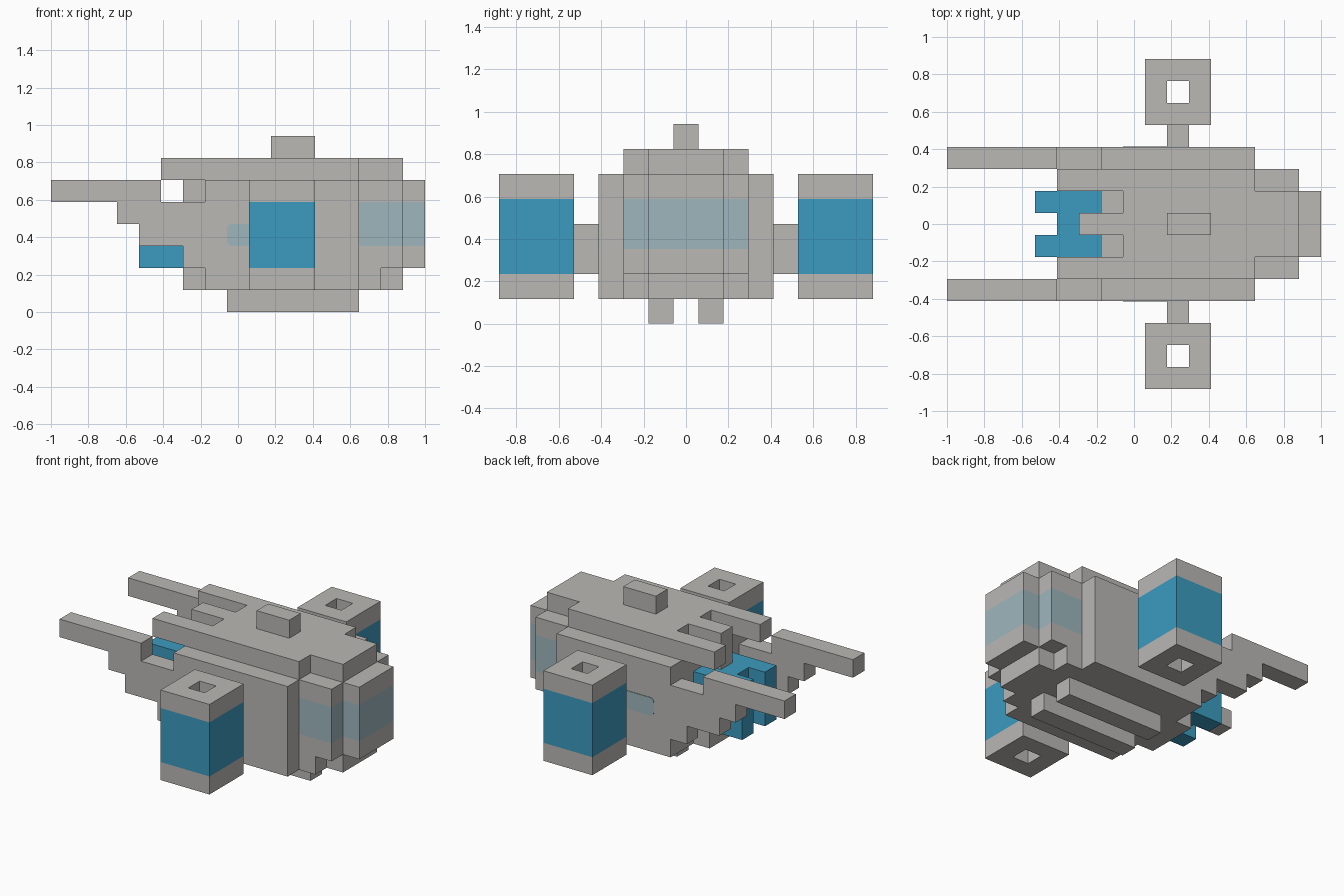
import bpy, bmesh
from math import sin, cos, pi

cube = bpy.data.objects.get("Cube")
if cube:
    bpy.data.objects.remove(cube)

U = 2 / 17  # one block


def material(name, rgb):
    m = bpy.data.materials.new(name)
    m.use_nodes = True
    m.diffuse_color = (*rgb, 1)
    m.node_tree.nodes["Principled BSDF"].inputs["Base Color"].default_value = (*rgb, 1)
    return m


GREY = material("hull grey", (0.49, 0.48, 0.46))
BLUE = material("glow blue", (0.045, 0.33, 0.53))
PALE = material("pale window blue", (0.34, 0.47, 0.51))


def point(i, j, k):
    """Block coordinates to model space."""
    return ((i - 8.5) * U, (j - 7.5) * U, k * U)


def finish(name, bm, mats):
    bmesh.ops.recalc_face_normals(bm, faces=bm.faces)
    mesh = bpy.data.meshes.new(name)
    bm.to_mesh(mesh)
    bm.free()
    for m in mats:
        mesh.materials.append(m)
    obj = bpy.data.objects.new(name, mesh)
    bpy.context.collection.objects.link(obj)
    return obj


def box(name, x, y, z, mat=GREY, band=None, band_mat=None):
    """Block box; a band of heights can take a second colour."""
    bm = bmesh.new()
    corners = [(x[0], y[0]), (x[1], y[0]), (x[1], y[1]), (x[0], y[1])]
    levels = sorted(set(z) | set(band or ()))
    rings = [[bm.verts.new(point(i, j, k)) for i, j in corners] for k in levels]
    bm.faces.new(rings[0])
    bm.faces.new(rings[-1])
    for n in range(len(levels) - 1):
        for s in range(4):
            t = (s + 1) % 4
            f = bm.faces.new((rings[n][s], rings[n][t], rings[n + 1][t], rings[n + 1][s]))
            f.material_index = int(bool(band) and levels[n] == band[0])
    return finish(name, bm, [mat, band_mat or mat])


def prism(name, profile, y0, y1, mat):
    """Side profile extruded across the model."""
    bm = bmesh.new()
    a = [bm.verts.new(point(i, y0, k)) for i, k in profile]
    b = [bm.verts.new(point(i, y1, k)) for i, k in profile]
    bm.faces.new(a)
    bm.faces.new(b)
    for s in range(len(a)):
        t = (s + 1) % len(a)
        bm.faces.new((a[s], a[t], b[t], b[s]))
    return finish(name, bm, [mat])


def nacelle(name, j):
    """Square tube with a blue band around its outside."""
    bm = bmesh.new()

    def ring(inset, k):
        lo, hi = inset, 3 - inset
        return [bm.verts.new(point(9 + a, j + b, k))
                for a, b in ((lo, lo), (hi, lo), (hi, hi), (lo, hi))]

    # outside from bottom to top, then down the inner shaft
    rings = [ring(0, k) for k in (1, 2, 5, 6)] + [ring(1, 6), ring(1, 1)]
    for n in range(len(rings)):
        p, q = rings[n], rings[(n + 1) % len(rings)]
        for s in range(4):
            t = (s + 1) % 4
            bm.faces.new((p[s], p[t], q[t], q[s])).material_index = int(n == 1)
    return finish(name, bm, [GREY, BLUE])


# Main body
box("hull_core", (7, 14), (5, 10), (1, 6))
box("keel_lip", (6, 7), (6, 9), (1, 2))

# Roof, with two slots beside a centre tongue
box("roof", (8, 14), (5, 10), (6, 7))
box("roof_rear", (14, 16), (6, 9), (6, 7))
box("roof_tongue", (6, 8), (7, 8), (6, 7))
box("tongue_support", (6, 7), (7, 8), (5, 6))
box("roof_fin", (10, 12), (7, 8), (7, 8))

# Stepped end with a pale window band
box("end_core", (14, 17), (6, 9), (2, 6), GREY, (3, 5), PALE)
box("end_shoulders", (14, 16), (5, 10), (2, 6), GREY, (3, 5), PALE)
box("end_sill", (14, 15), (5, 10), (1, 2))
box("end_sill_core", (15, 16), (6, 9), (1, 2))

# Blue crossbar between the prongs
box("prong_crossbar", (5, 7), (7, 8), (2, 5), BLUE)

# Stepped side wall with its long arm
wall = [(0, 6), (0, 5), (3, 5), (3, 4), (4, 4), (4, 3), (6, 3), (6, 2), (7, 2),
        (7, 1), (14, 1), (14, 6), (7, 6), (7, 5), (5, 5), (5, 6)]

# Painted stripe with a rounded end
stripe = [(11, 3), (11, 4)]
for centre, start in ((3.75, pi / 2), (3.25, pi)):
    stripe += [(8.25 + 0.25 * cos(start + s * pi / 8), centre + 0.25 * sin(start + s * pi / 8))
               for s in range(5)]


def side(label, flip):
    def span(a, b):
        return (15 - b, 15 - a) if flip else (a, b)

    prism(label + "_side_wall", wall, *span(4, 5), GREY)
    prism(label + "_stripe", stripe, *span(3.97, 4), PALE)
    nacelle(label + "_nacelle", span(0, 3)[0])
    box(label + "_pylon", (10, 11), span(3, 4), (2, 4))
    box(label + "_roof_rail", (5, 8), span(5, 6), (6, 7))
    box(label + "_prong", (4, 7), span(6, 7), (2, 5), BLUE)
    box(label + "_skid", (8, 14), span(6, 7), (0, 1))


side("front", False)
side("back", True)
